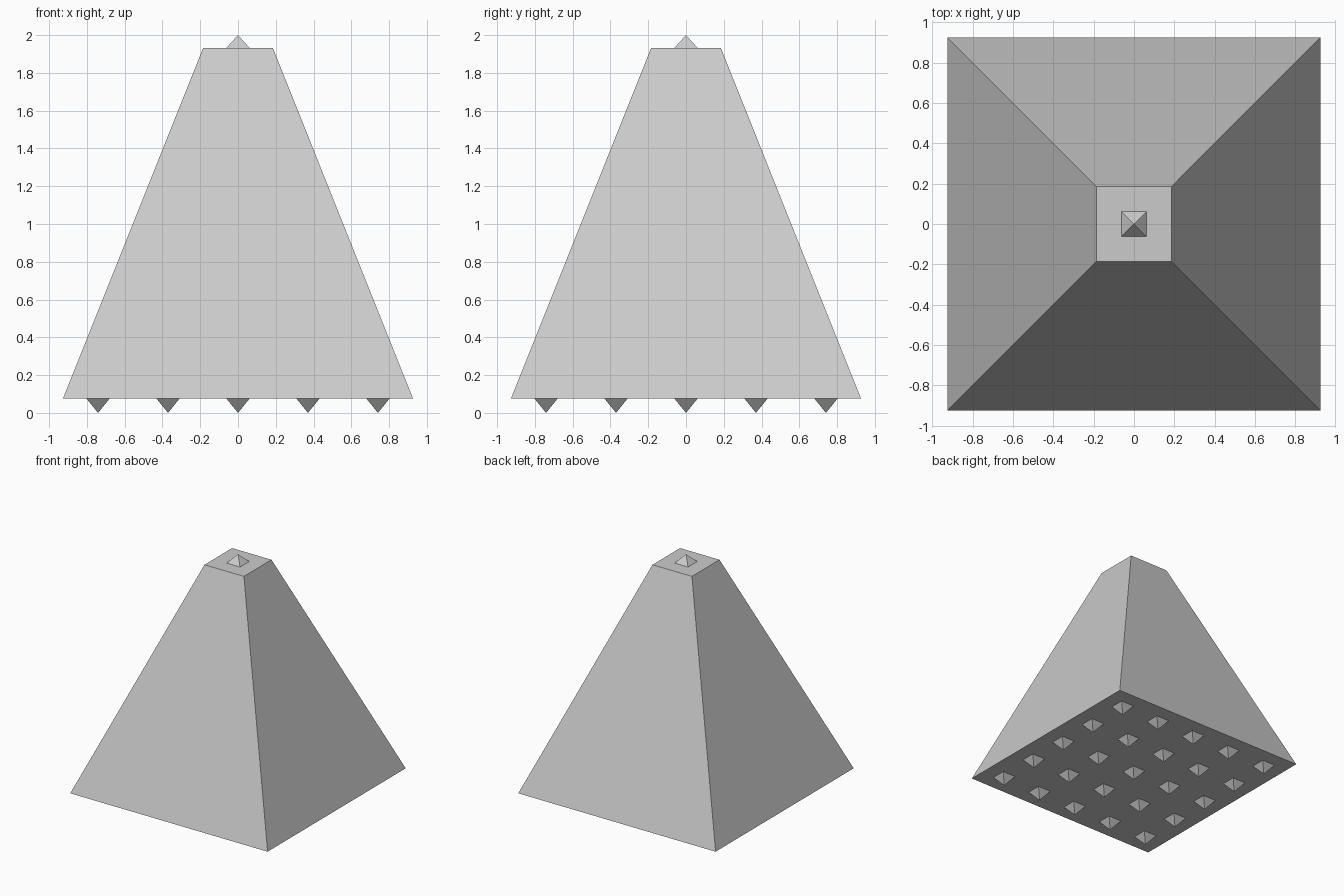
import bpy
from math import pi, sqrt

if "Cube" in bpy.data.objects:
    bpy.data.objects.remove(bpy.data.objects["Cube"])

BASE_Z, TOP_Z = 0.077, 1.931
BASE_HALF, TOP_HALF = 0.926, 0.185
STUD_HALF, PITCH = 0.0625, 0.3705


def square_frustum(name, half_bottom, half_top, z0, z1, x=0.0, y=0.0):
    """Four-sided cone turned so its sides face the axes."""
    bpy.ops.mesh.primitive_cone_add(
        vertices=4, radius1=half_bottom * sqrt(2), radius2=half_top * sqrt(2),
        depth=z1 - z0, location=(x, y, (z0 + z1) / 2), rotation=(0, 0, pi / 4))
    obj = bpy.context.object
    obj.name = name
    bpy.ops.object.transform_apply(location=True, rotation=True, scale=True)
    return obj


# Tapered body
square_frustum("body", BASE_HALF, TOP_HALF, BASE_Z, TOP_Z)

# Single stud on top
square_frustum("top_stud", STUD_HALF, 0, TOP_Z, 2.0)

# Five by five grid of downward studs
for i in range(-2, 3):
    for j in range(-2, 3):
        square_frustum(f"bottom_stud_{i + 3}_{j + 3}", 0, STUD_HALF,
                       0, BASE_Z, i * PITCH, j * PITCH)
